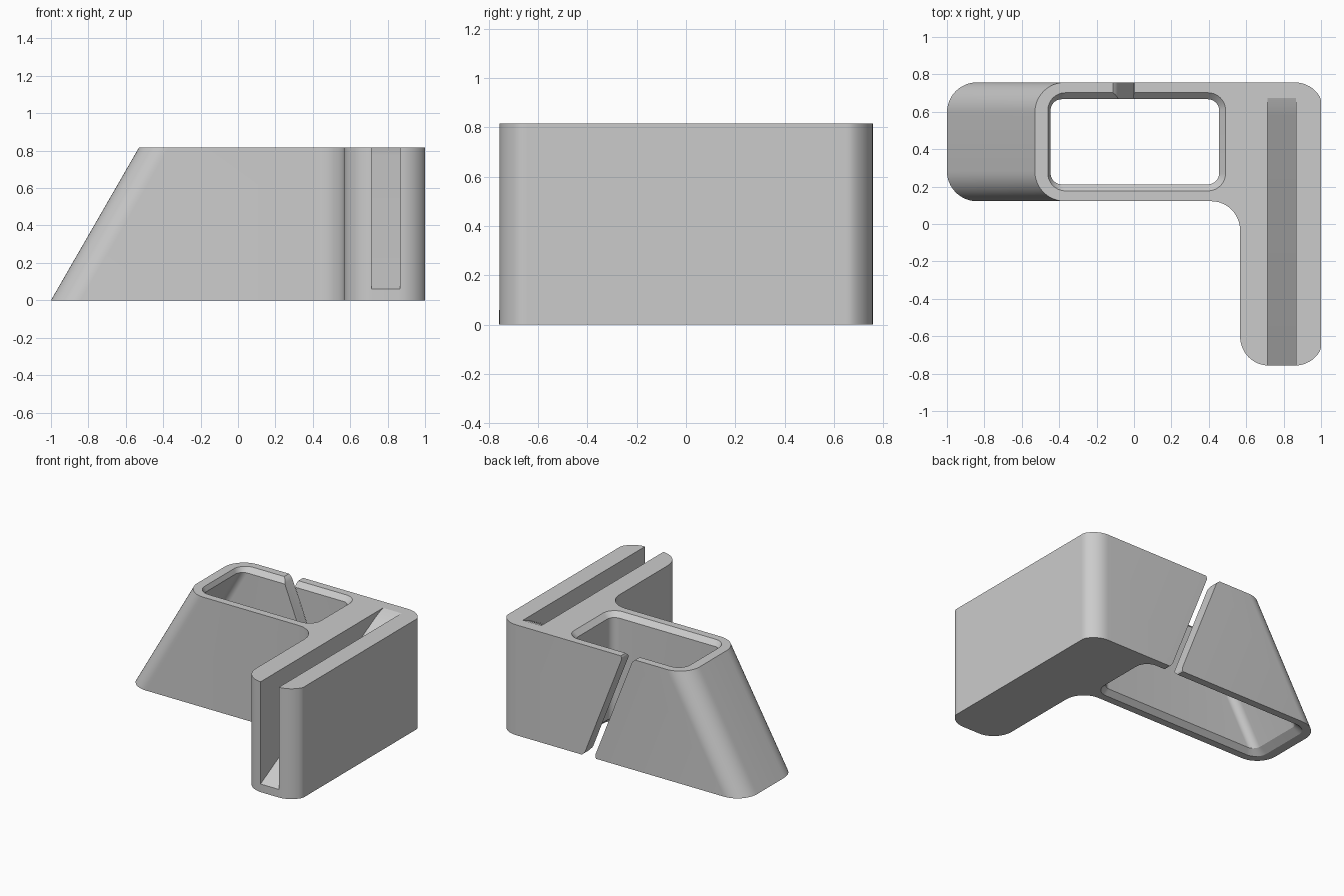
import bpy
import bmesh
from math import tan
from mathutils import Vector

cube = bpy.data.objects.get("Cube")
if cube:
    bpy.data.objects.remove(cube, do_unlink=True)

H = 0.816          # body height
LEAN = 0.47 / H    # sideways travel of the sloping end per unit of height
WALL = 0.104       # sloping wall measured along x
RIM = 0.035        # chamfer of the opening


def make_material(name, rgb):
    mat = bpy.data.materials.new(name)
    mat.use_nodes = True
    mat.diffuse_color = (*rgb, 1)
    mat.node_tree.nodes["Principled BSDF"].inputs["Base Color"].default_value = (*rgb, 1)
    return mat


def rounded(corners, steps=12):
    """Right-angled outline with an arc at each (x, y, radius) corner."""
    pts = []
    for i, (x, y, r) in enumerate(corners):
        p = Vector((x, y))
        a = (Vector(corners[i - 1][:2]) - p).normalized()
        b = (Vector(corners[(i + 1) % len(corners)][:2]) - p).normalized()
        centre = p + (a + b) * r
        for k in range(steps + 1):
            d = (-b).lerp(-a, 0.5 - 0.5 * tan((1 - 2 * k / steps) * 0.785398))
            pts.append(centre + d.normalized() * r)
    return pts


def loft(name, rings):
    """Closed solid through matching rings of 3D points."""
    bm = bmesh.new()
    loops = [[bm.verts.new(p) for p in ring] for ring in rings]
    n = len(loops[0])
    for lo, hi in zip(loops, loops[1:]):
        for i in range(n):
            j = (i + 1) % n
            bm.faces.new((lo[i], lo[j], hi[j], hi[i]))
    bm.faces.new(loops[0][::-1])
    bm.faces.new(loops[-1])
    bmesh.ops.remove_doubles(bm, verts=bm.verts, dist=0.0001)
    bmesh.ops.recalc_face_normals(bm, faces=bm.faces)
    mesh = bpy.data.meshes.new(name)
    bm.to_mesh(mesh)
    bm.free()
    obj = bpy.data.objects.new(name, mesh)
    bpy.context.collection.objects.link(obj)
    return obj


def cut(target, cutter):
    cutter.hide_render = True
    mod = target.modifiers.new("cut", "BOOLEAN")
    mod.operation = "DIFFERENCE"
    mod.solver = "EXACT"
    mod.object = cutter
    bpy.context.view_layer.objects.active = target
    bpy.ops.object.modifier_apply(modifier=mod.name)
    bpy.data.objects.remove(cutter, do_unlink=True)


# L-shaped body: sloping end on the left, right side trimmed flat
def body_ring(z):
    left = -1 + LEAN * z
    pts = rounded([(left, 0.122, 0.16), (0.567, 0.122, 0.155),
                   (0.567, -0.757, 0.155), (1.015, -0.757, 0.155),
                   (1.015, 0.757, 0.155), (left, 0.757, 0.16)])
    return [(min(p.x, 1), p.y, z) for p in pts]


body = loft("bracket_body", [body_ring(0), body_ring(H)])


# Opening through the box arm, chamfered at both rims
def hole_ring(z, off):
    left = -1 + WALL + LEAN * z - off
    r = 0.06 + off
    x, y0, y1 = 0.455 + off, 0.212 - off, 0.667 + off
    pts = rounded([(left, y0, r), (x, y0, r), (x, y1, r), (left, y1, r)])
    return [(p.x, p.y, z) for p in pts]


cut(body, loft("opening_cutter", [
    hole_ring(-0.02, RIM + 0.02), hole_ring(RIM, 0),
    hole_ring(H - RIM, 0), hole_ring(H + 0.02, RIM + 0.02)]))

# Leaning slit in the back wall, with eased ends
ends = [(-0.02, 0.04), (0, 0.016), (0.012, 0.006), (0.03, 0)]
levels = ends + [(H - z, w) for z, w in reversed(ends)]


def slit_side(sign):
    return [(0.265 - 0.32 * z / H + sign * (0.042 + w), z) for z, w in levels]


slit = slit_side(-1) + slit_side(1)[::-1]
cut(body, loft("slit_cutter", [[(x, y, z) for x, z in slit] for y in (0.58, 0.9)]))

# Groove along the long arm, its floor ramping up to the top at the back
ramp = [(-0.9, 0.06), (-0.757, 0.06), (0.58, 0.777), (0.63, 0.8),
        (0.675, H), (0.72, H + 0.015), (0.72, 1), (-0.9, 1)]
cut(body, loft("groove_cutter", [[(x, y, z) for y, z in ramp] for x in (0.715, 0.865)]))

# Finish
body.data.materials.clear()
body.data.materials.append(make_material("plain_grey", (0.6, 0.6, 0.6)))
bpy.ops.object.select_all(action="DESELECT")
body.select_set(True)
bpy.context.view_layer.objects.active = body
bpy.ops.object.shade_smooth_by_angle(angle=0.33)
